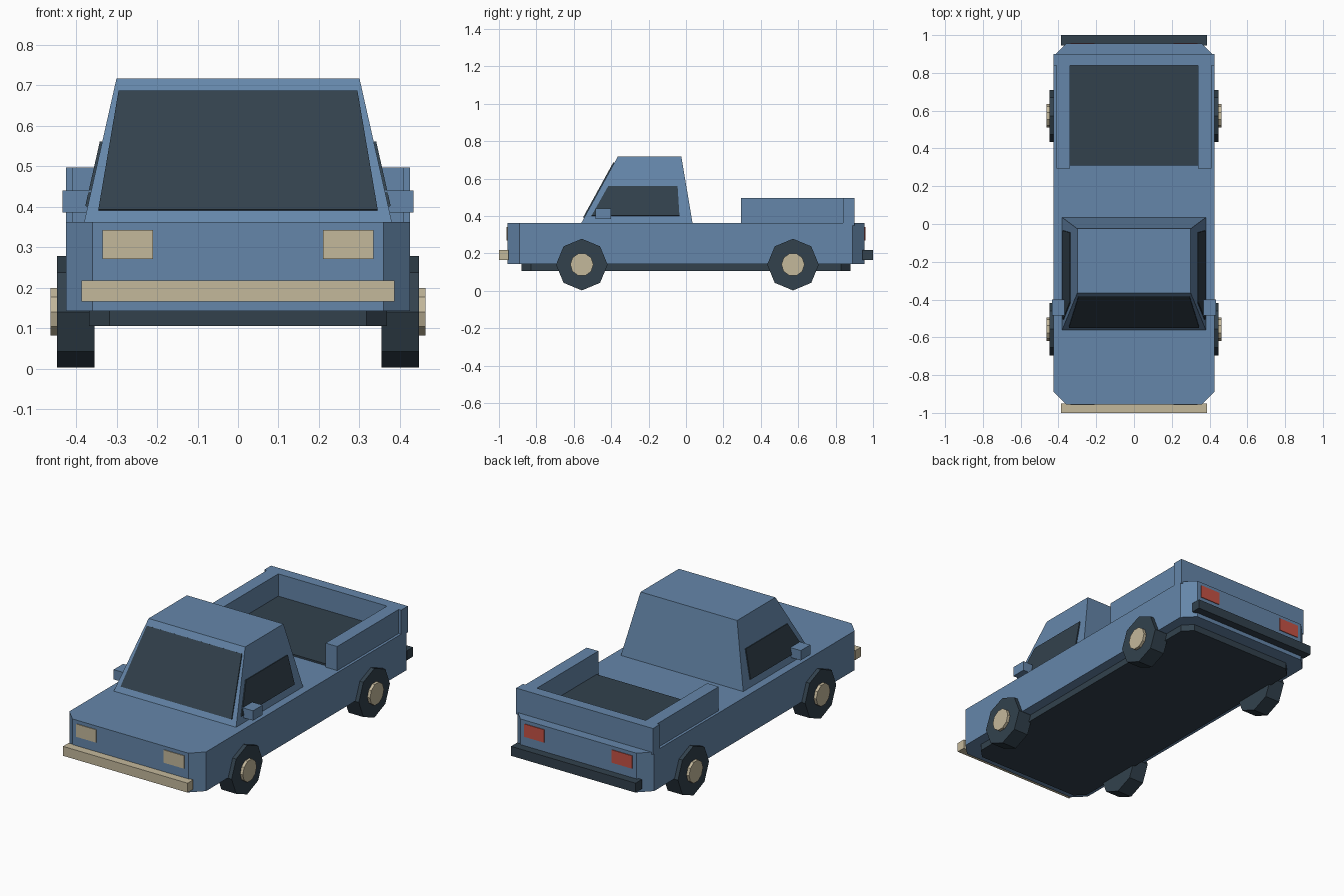
import bpy
import bmesh
import math
from mathutils import Vector

cube = bpy.data.objects.get("Cube")
if cube:
    bpy.data.objects.remove(cube, do_unlink=True)


def material(name, rgb):
    m = bpy.data.materials.new(name)
    m.use_nodes = True
    color = (*rgb, 1.0)
    m.diffuse_color = color
    bsdf = next(n for n in m.node_tree.nodes if n.type == "BSDF_PRINCIPLED")
    bsdf.inputs["Base Color"].default_value = color
    bsdf.inputs["Roughness"].default_value = 0.8
    return m


BLUE = material("body blue", (0.13, 0.24, 0.40))
DARK = material("dark slate", (0.032, 0.053, 0.073))
CREAM = material("warm cream", (0.55, 0.48, 0.33))
RED = material("tail red", (0.56, 0.085, 0.06))


def loft(name, ring_a, ring_b, mat):
    """Closed solid between two rings with equal point counts."""
    bm = bmesh.new()
    a = [bm.verts.new(p) for p in ring_a]
    b = [bm.verts.new(p) for p in ring_b]
    bm.faces.new(a)
    bm.faces.new(b)
    n = len(a)
    for i in range(n):
        j = (i + 1) % n
        bm.faces.new((a[i], a[j], b[j], b[i]))
    bmesh.ops.recalc_face_normals(bm, faces=bm.faces)
    mesh = bpy.data.meshes.new(name)
    bm.to_mesh(mesh)
    bm.free()
    mesh.materials.append(mat)
    obj = bpy.data.objects.new(name, mesh)
    bpy.context.collection.objects.link(obj)
    return obj


def rect(x0, x1, y0, y1, z):
    return [(x0, y0, z), (x1, y0, z), (x1, y1, z), (x0, y1, z)]


def box(name, x, y, z, mat):
    return loft(name, rect(*x, *y, z[0]), rect(*x, *y, z[1]), mat)


def chamfered(name, hx, hy, c, z, mat):
    """Box with its four upright corners cut off."""
    quarter = [(hx, hy - c), (hx - c, hy)]
    outline = (quarter + [(-x, y) for x, y in reversed(quarter)]
               + [(-x, -y) for x, y in quarter]
               + [(x, -y) for x, y in reversed(quarter)])
    rings = [[(px, py, h) for px, py in outline] for h in z]
    return loft(name, *rings, mat)


def plate(name, points, normal, mat, depth=0.006):
    """Thin pane lying on a surface."""
    n = Vector(normal).normalized() * depth
    points = [Vector(p) for p in points]
    return loft(name, [p - n * 0.3 for p in points], [p + n for p in points], mat)


def cylinder(name, sides, radius, x, y, z, width, mat):
    bpy.ops.mesh.primitive_cylinder_add(
        vertices=sides, radius=radius, depth=width,
        location=(x, y, z), rotation=(0, math.pi / 2, 0))
    obj = bpy.context.object
    obj.name = name
    obj.data.materials.append(mat)


# Main body and chassis
DECK, ROOF = 0.362, 0.717
chamfered("body", 0.425, 0.955, 0.065, (0.142, DECK), BLUE)
chamfered("chassis", 0.368, 0.88, 0.05, (0.105, 0.15), DARK)

# Tapered cabin
loft("cabin", rect(-0.38, 0.38, -0.56, 0.035, DECK),
     rect(-0.30, 0.30, -0.365, -0.025, ROOF), BLUE)


def slope(low, high, z):
    return low + (high - low) * (z - DECK) / (ROOF - DECK)


# Windshield on the slanted front of the cabin
rise = ROOF - DECK
corners = [(-0.345, 0.39), (0.345, 0.39), (0.295, 0.684), (-0.295, 0.684)]
plate("windshield", [(x, slope(-0.56, -0.365, z), z) for x, z in corners],
      (0, -rise, 0.195), DARK)

# Load bed
box("bed_floor", (-0.34, 0.34), (0.31, 0.845), (0.35, 0.372), DARK)
box("tailgate", (-0.425, 0.425), (0.84, 0.90), (0.35, 0.497), BLUE)

# Bumpers
box("front_bumper", (-0.387, 0.387), (-1.0, -0.95), (0.165, 0.218), CREAM)
box("rear_bumper", (-0.387, 0.387), (0.945, 1.0), (0.165, 0.218), DARK)

# Parts repeated on both sides
for side, s in (("left", 1), ("right", -1)):
    pane = [(-0.505, 0.40), (-0.035, 0.40), (-0.045, 0.56), (-0.415, 0.56)]
    plate(side + "_window", [(s * slope(0.38, 0.30, z), y, z) for y, z in pane],
          (s * rise, 0, 0.08), DARK)
    box(side + "_bed_rail", (s * 0.338, s * 0.41), (0.295, 0.845), (0.35, 0.497), BLUE)
    box(side + "_mirror", (s * 0.36, s * 0.433), (-0.485, -0.40), (0.385, 0.44), BLUE)
    for name, y, out, mat in (("headlight", -0.955, -1, CREAM),
                              ("taillight", 0.955, 1, RED)):
        lamp = [(s * x, y, z) for x, z in
                ((0.21, 0.27), (0.335, 0.27), (0.335, 0.342), (0.21, 0.342))]
        plate(side + "_" + name, lamp, (0, out, 0), mat, 0.004)
    for end, y in (("front", -0.557), ("rear", 0.572)):
        label = end + "_" + side
        cylinder(label + "_wheel", 8, 0.138, s * 0.401, y, 0.14, 0.092, DARK)
        cylinder(label + "_hubcap", 10, 0.062, s * 0.453, y, 0.14, 0.02, CREAM)
